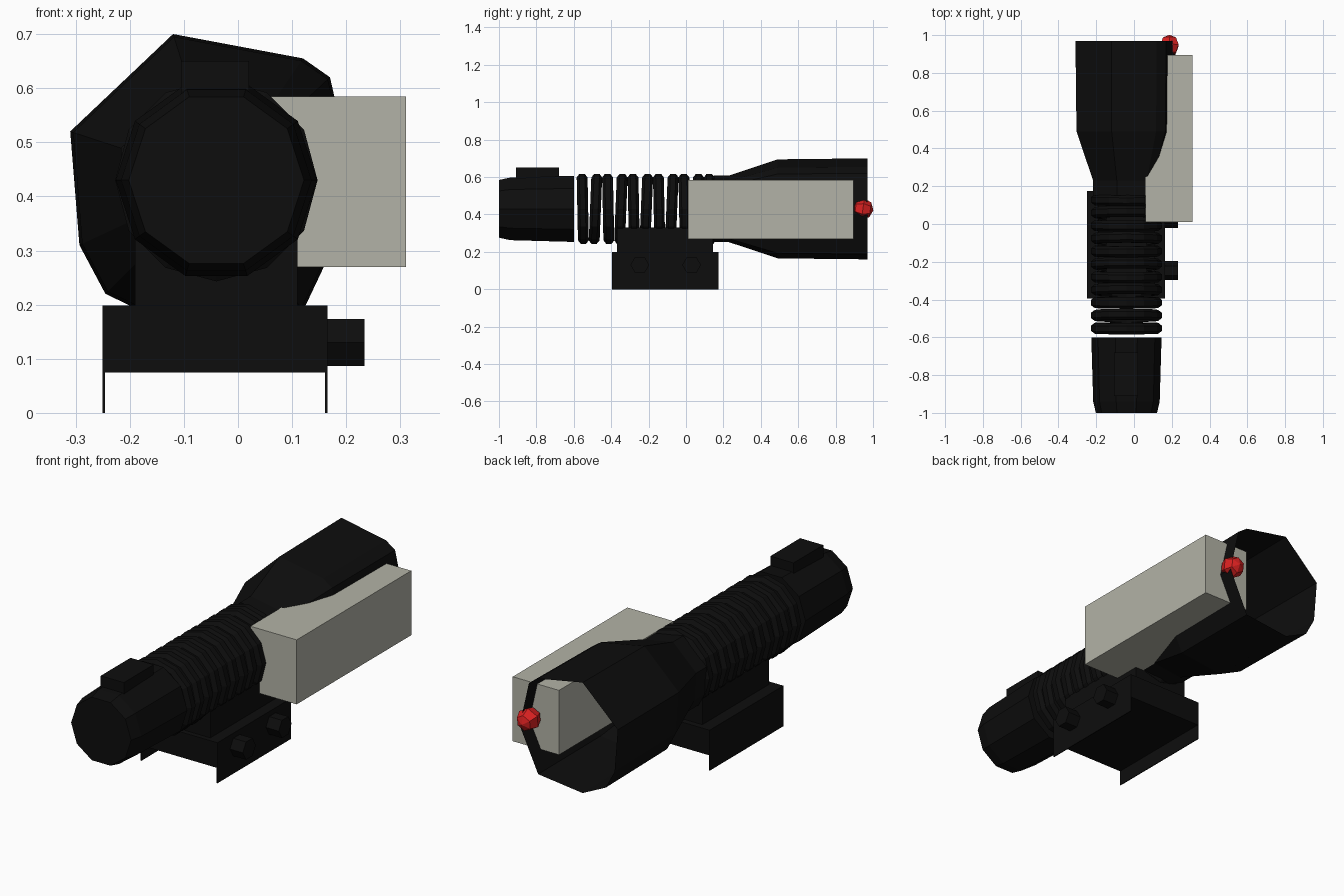
import bpy, bmesh, math
from mathutils import Matrix, Vector

if "Cube" in bpy.data.objects:
    bpy.data.objects.remove(bpy.data.objects["Cube"])

AXIS_X, AXIS_Z = -0.04, 0.43


def material(name, rgb):
    m = bpy.data.materials.new(name)
    m.use_nodes = True
    m.diffuse_color = (*rgb, 1)
    m.node_tree.nodes["Principled BSDF"].inputs["Base Color"].default_value = (*rgb, 1)
    return m


black = material("matte black", (0.004, 0.004, 0.004))
grey = material("warm grey", (0.45, 0.45, 0.385))
red = material("red", (0.7, 0.015, 0.015))


def finish(name, bm, mat):
    bmesh.ops.recalc_face_normals(bm, faces=bm.faces)
    mesh = bpy.data.meshes.new(name)
    bm.to_mesh(mesh)
    bm.free()
    mesh.materials.append(mat)
    obj = bpy.data.objects.new(name, mesh)
    bpy.context.collection.objects.link(obj)
    return obj


def box(name, xs, ys, zs, mat=black):
    bm = bmesh.new()
    bmesh.ops.create_cube(bm, size=1)
    for v in bm.verts:
        v.co = [r[0] if c < 0 else r[1] for c, r in zip(v.co, (xs, ys, zs))]
    return finish(name, bm, mat)


def loft(name, sections, mat=black, caps=(True, True), loop=False):
    """Skin a list of equal-length point rings."""
    bm = bmesh.new()
    rings = [[bm.verts.new(p) for p in s] for s in sections]
    pairs = list(zip(rings, rings[1:]))
    if loop:
        pairs.append((rings[-1], rings[0]))
    for a, b in pairs:
        for i in range(len(a)):
            j = (i + 1) % len(a)
            bm.faces.new((a[i], a[j], b[j], b[i]))
    for use, ring in zip(caps, (rings[0], rings[-1])):
        if use and not loop:
            bm.faces.new(ring)
    return finish(name, bm, mat)


def circle(y, radius, sides=10, tilt=0.0):
    """Ring of points around the tube axis, optionally leaning along y."""
    pts = []
    for i in range(sides):
        a = math.tau * i / sides
        x, z = radius * math.cos(a), radius * math.sin(a)
        pts.append((AXIS_X + x, y + tilt * z, AXIS_Z + z))
    return pts


# Front tube with a slightly chamfered nose and a switch on top
loft("front_tube", [circle(-1.0, 0.162), circle(-0.94, 0.176), circle(-0.6, 0.186)])
box("top_switch", (-0.105, 0.02), (-0.91, -0.68), (0.57, 0.65))

# Separate ribs along the grip section, each a hollow bevelled band
RIBS, PITCH, WIDTH = 11, 0.068, 0.029
for i in range(RIBS):
    y = -0.552 + i * PITCH
    t = 0.04 if i % 2 else -0.02
    loft("grip_rib", [circle(y - WIDTH, 0.168, 12, t), circle(y - WIDTH * 0.5, 0.187, 12, t),
                      circle(y + WIDTH * 0.5, 0.187, 12, t), circle(y + WIDTH, 0.168, 12, t),
                      circle(y + WIDTH, 0.15, 12, t), circle(y - WIDTH, 0.15, 12, t)], loop=True)

# Flared rear bell: irregular outline, open at the back
OUTLINE = [(-0.12, 0.70), (0.12, 0.655), (0.17, 0.62), (0.22, 0.40), (0.12, 0.188),
           (-0.12, 0.16), (-0.245, 0.22), (-0.293, 0.31), (-0.31, 0.52)]


def bell_section(y, scale):
    cx, cz = -0.035, AXIS_Z
    return [(cx + (x - cx) * scale, y, cz + (z - cz) * scale) for x, z in OUTLINE]


loft("rear_bell", [bell_section(0.15, 0.66), bell_section(0.23, 0.66),
                   bell_section(0.49, 0.98), bell_section(0.97, 1.0)], caps=(True, False))

# Side housing and its indicator bead
box("side_housing", (0.06, 0.31), (0.01, 0.895), (0.27, 0.585), grey)
bm = bmesh.new()
bmesh.ops.create_uvsphere(bm, u_segments=6, v_segments=4, radius=0.056)
bmesh.ops.transform(bm, verts=bm.verts, matrix=Matrix.Translation((0.188, 0.946, 0.43))
                    @ Matrix.Rotation(math.radians(82), 4, "X"))
finish("indicator_bead", bm, red)

# Mount: saddle, clamp block and thin rail skirts
box("mount_saddle", (-0.19, 0.11), (-0.37, 0.145), (0.19, 0.33))
box("clamp_block", (-0.25, 0.165), (-0.395, 0.175), (0.075, 0.198))
for side, x in (("right", -0.25), ("left", 0.161)):
    box(side + "_rail_skirt", (x, x + 0.004), (-0.395, 0.175), (0, 0.08))

# Hexagonal clamp knobs
for y in (-0.247, 0.03):
    def hexagon(x, r):
        return [(x, y + r * math.cos(math.tau * k / 6), 0.13 + r * math.sin(math.tau * k / 6))
                for k in range(6)]
    loft("clamp_knob", [hexagon(0.16, 0.05), hexagon(0.234, 0.05)])
